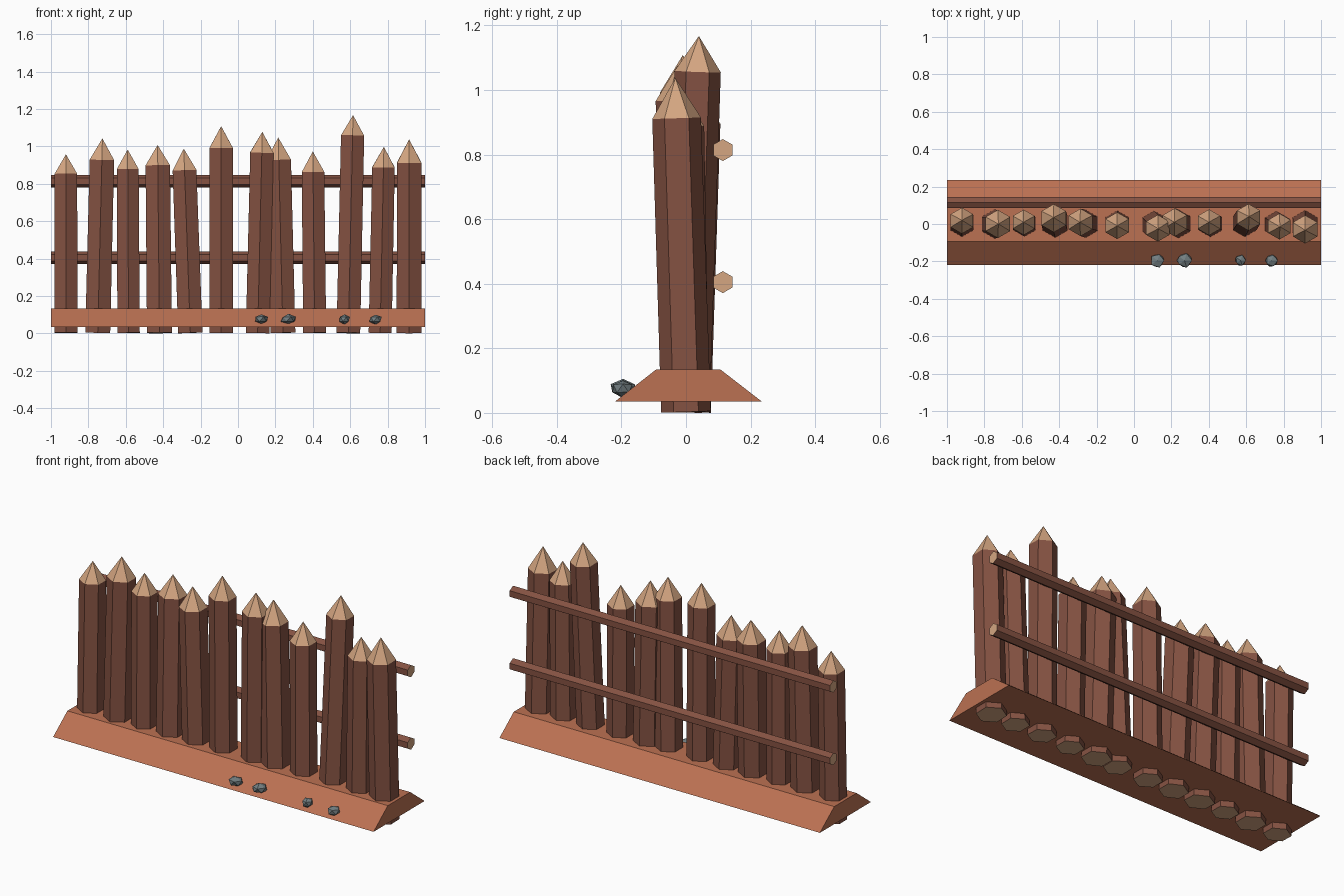
import bpy, bmesh, math, random
from mathutils import Vector, Matrix

if "Cube" in bpy.data.objects:
    bpy.data.objects.remove(bpy.data.objects["Cube"])

random.seed(4)


def material(name, rgb):
    m = bpy.data.materials.new(name)
    m.diffuse_color = (*rgb, 1)
    m.use_nodes = True
    m.node_tree.nodes["Principled BSDF"].inputs["Base Color"].default_value = m.diffuse_color
    return m


BARK = material("bark brown", (0.235, 0.085, 0.055))
WOOD = material("cut wood tan", (0.66, 0.38, 0.22))
EARTH = material("red earth", (0.50, 0.165, 0.085))
STONE = material("blue grey stone", (0.17, 0.21, 0.22))


def finish(name, bm, *mats):
    bmesh.ops.recalc_face_normals(bm, faces=bm.faces)
    me = bpy.data.meshes.new(name)
    bm.to_mesh(me)
    bm.free()
    for m in mats:
        me.materials.append(m)
    ob = bpy.data.objects.new(name, me)
    bpy.context.collection.objects.link(ob)
    return ob


def hexagon(bm, r, z):
    # corners point along +-y, flats along +-x
    return [bm.verts.new((r * math.sin(i * math.pi / 3), r * math.cos(i * math.pi / 3), z))
            for i in range(6)]


def bridge(bm, a, b):
    n = len(a)
    return [bm.faces.new((a[i], a[(i + 1) % n], b[(i + 1) % n], b[i])) for i in range(n)]


# Sharpened stakes: base x, tip x, tip y, tip height, shoulder height, radius
STAKES = [
    (-0.92, -0.92, 0.02, 0.955, 0.85, 0.071),
    (-0.75, -0.725, 0.00, 1.04, 0.925, 0.077),
    (-0.585, -0.59, 0.01, 0.98, 0.875, 0.069),
    (-0.42, -0.43, 0.035, 1.005, 0.895, 0.077),
    (-0.255, -0.29, 0.01, 0.985, 0.87, 0.075),
    (-0.09, -0.09, -0.01, 1.105, 0.99, 0.073),
    (0.105, 0.13, -0.025, 1.075, 0.965, 0.073),
    (0.24, 0.215, 0.01, 1.045, 0.925, 0.077),
    (0.41, 0.40, 0.01, 0.97, 0.86, 0.071),
    (0.59, 0.615, 0.04, 1.165, 1.055, 0.073),
    (0.76, 0.78, -0.015, 0.995, 0.885, 0.071),
    (0.915, 0.915, -0.033, 1.035, 0.91, 0.077),
]
for n, (x0, x1, y1, tip, shoulder, r) in enumerate(STAKES, 1):
    bm = bmesh.new()
    low, high = hexagon(bm, r, 0), hexagon(bm, r * 0.98, shoulder)
    apex = bm.verts.new((0, 0, tip))
    bridge(bm, low, high)
    ends = [bm.faces.new(low)]
    ends += [bm.faces.new((high[i], high[(i + 1) % 6], apex)) for i in range(6)]
    for f in ends:
        f.material_index = 1
    lean = Vector((0, 0, 1)).rotation_difference(Vector((x1 - x0, y1, tip)))
    bm.transform(Matrix.Translation((x0, 0, 0.003)) @ lean.to_matrix().to_4x4())
    finish(f"stake_{n}", bm, BARK, WOOD)

# Horizontal rails behind the stakes
for name, z in (("lower_rail", 0.405), ("upper_rail", 0.814)):
    bm = bmesh.new()
    a, b = hexagon(bm, 0.034, -1), hexagon(bm, 0.034, 1)
    bridge(bm, a, b)
    for ring in (a, b):
        bm.faces.new(ring).material_index = 1
    for v in bm.verts:
        px, py, pz = v.co
        v.co = (pz, px + 0.114, py + z)
    finish(name, bm, BARK, WOOD)

# Earth bank with a trapezoid section
bm = bmesh.new()
section = [(-0.22, 0.035), (0.235, 0.035), (0.107, 0.134), (-0.093, 0.134)]
left, right = ([bm.verts.new((x, y, z)) for y, z in section] for x in (-1, 1))
bridge(bm, left, right)
bm.faces.new(left)
bm.faces.new(right)
finish("earth_bank", bm, EARTH)

# Small stones on the front slope
for n, (x, w) in enumerate([(0.125, 0.040), (0.27, 0.042), (0.57, 0.031), (0.735, 0.035)], 1):
    bm = bmesh.new()
    bmesh.ops.create_icosphere(bm, subdivisions=1, radius=1)
    for v in bm.verts:
        v.co *= random.uniform(0.88, 1.12)
        v.co = (x + v.co.x * w, -0.195 + v.co.y * w, 0.076 + v.co.z * 0.027)
    finish(f"stone_{n}", bm, STONE)
